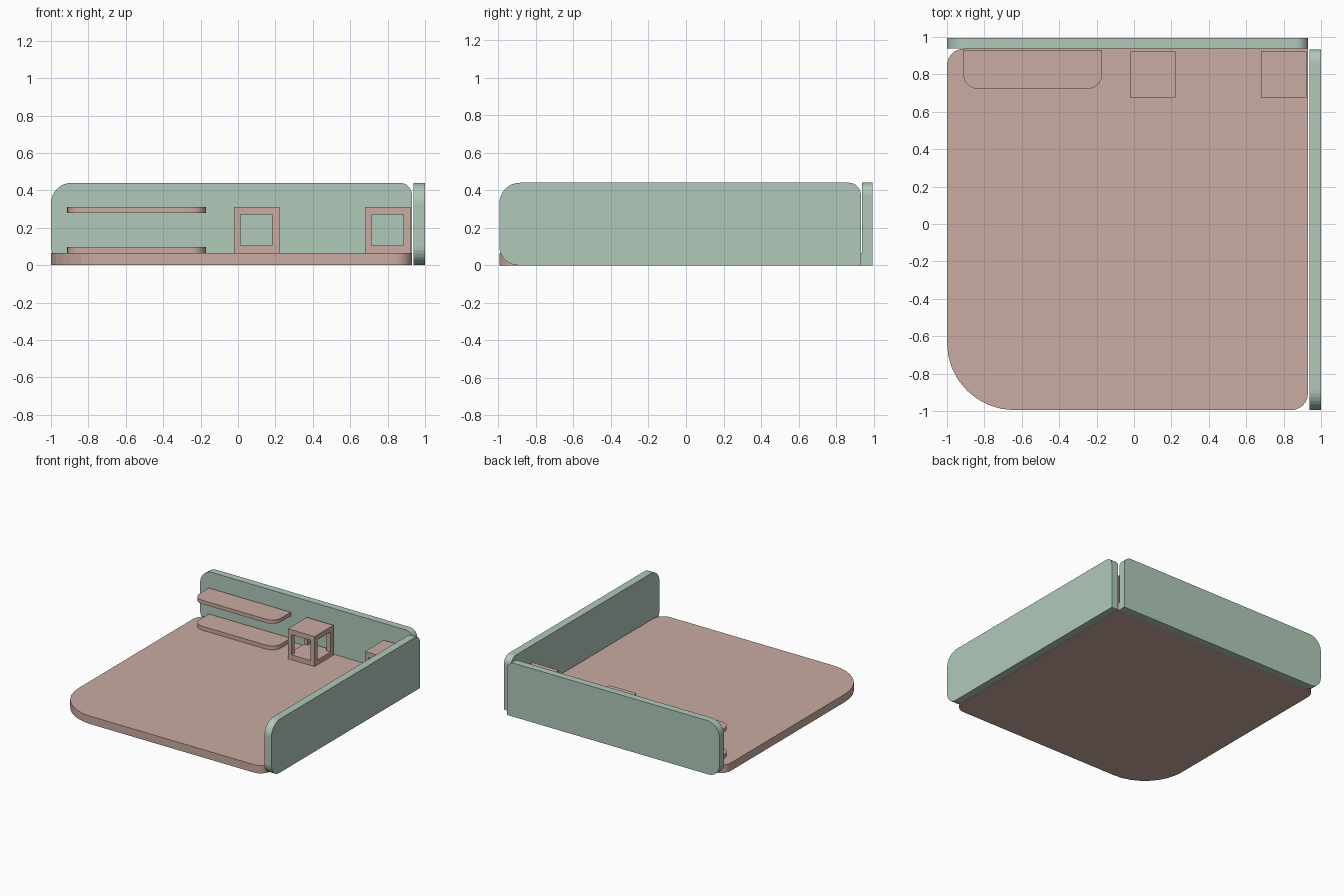
import bpy, bmesh, math
from mathutils import Vector

if "Cube" in bpy.data.objects:
    bpy.data.objects.remove(bpy.data.objects["Cube"])


def material(name, color):
    m = bpy.data.materials.new(name)
    m.diffuse_color = (*color, 1)
    m.use_nodes = True
    m.node_tree.nodes["Principled BSDF"].inputs["Base Color"].default_value = m.diffuse_color
    return m


PINK = material("dusty pink", (0.587, 0.406, 0.355))
GREEN = material("sage green", (0.434, 0.587, 0.491))


def rounded_rect(u0, u1, v0, v1, radii, segs=8):
    """Counter-clockwise outline; radii for (u0v0, u1v0, u1v1, u0v1)."""
    corners = [(u0, v0, 1, 1), (u1, v0, -1, 1), (u1, v1, -1, -1), (u0, v1, 1, -1)]
    pts = []
    for i, ((u, v, su, sv), r) in enumerate(zip(corners, radii)):
        if r == 0:
            pts.append((u, v))
            continue
        for k in range(segs + 1):
            a = math.pi + (i + k / segs) * math.pi / 2
            pts.append((u + su * r + r * math.cos(a), v + sv * r + r * math.sin(a)))
    return pts


def finish(name, bm, mat):
    bmesh.ops.recalc_face_normals(bm, faces=bm.faces)
    me = bpy.data.meshes.new(name)
    bm.to_mesh(me)
    bm.free()
    me.materials.append(mat)
    ob = bpy.data.objects.new(name, me)
    bpy.context.collection.objects.link(ob)
    return ob


def slab(name, outline, axis, lo, hi, mat):
    """Extrude a 2D outline along the x, y or z axis from lo to hi."""
    place = {"x": lambda u, v: (lo, u, v),
             "y": lambda u, v: (u, lo, v),
             "z": lambda u, v: (u, v, lo)}[axis]
    bm = bmesh.new()
    face = bm.faces.new([bm.verts.new(place(u, v)) for u, v in outline])
    ext = bmesh.ops.extrude_face_region(bm, geom=[face])
    step = Vector([(hi - lo) if a == axis else 0 for a in "xyz"])
    bmesh.ops.translate(bm, vec=step,
                        verts=[g for g in ext["geom"] if isinstance(g, bmesh.types.BMVert)])
    return finish(name, bm, mat)


def open_cube(name, x, y, z, mat):
    """Grid-built cube with window tunnels along x and y; x, y, z hold 4 cuts each."""
    # a cell is solid in the top and bottom layers and in the corner posts
    def solid(i, j, k):
        if not all(0 <= n < 3 for n in (i, j, k)):
            return False
        return k != 1 or (i != 1 and j != 1)

    bm = bmesh.new()
    quad = [(0, 0), (1, 0), (1, 1), (0, 1)]
    for i in range(3):
        for j in range(3):
            for k in range(3):
                if not solid(i, j, k):
                    continue
                for ax in range(3):
                    for side in (0, 1):
                        n = [i, j, k]
                        n[ax] += 2 * side - 1
                        if solid(*n):
                            continue
                        vs = []
                        for a, b in quad:
                            c = [a, b]
                            c.insert(ax, side)
                            vs.append(bm.verts.new((x[i + c[0]], y[j + c[1]], z[k + c[2]])))
                        bm.faces.new(vs)
    bmesh.ops.remove_doubles(bm, verts=bm.verts, dist=1e-5)
    return finish(name, bm, mat)


# Desk top with one large rounded front corner
slab("desk_top", rounded_rect(-1, 0.93, -0.995, 0.937, (0.36, 0.09, 0, 0.09)),
     "z", 0, 0.065, PINK)

# Upright panels along the back and right side
slab("back_panel", rounded_rect(-1, 0.93, 0, 0.44, (0.10, 0, 0.065, 0.11)),
     "y", 0.937, 0.995, GREEN)
slab("side_panel", rounded_rect(-0.995, 0.932, 0, 0.44, (0.10, 0, 0.065, 0.11)),
     "x", 0.937, 1.0, GREEN)

# Two shelves
for name, z0, z1 in (("lower_shelf", 0.065, 0.098), ("upper_shelf", 0.28, 0.311)):
    slab(name, rounded_rect(-0.913, -0.17, 0.722, 0.927, (0.08, 0.08, 0, 0)),
         "z", z0, z1, PINK)

# Two open cubbies
for name, x0 in (("left_cubby", -0.022), ("right_cubby", 0.678)):
    open_cube(name, (x0, x0 + 0.035, x0 + 0.205, x0 + 0.243),
              (0.677, 0.713, 0.885, 0.922), (0.065, 0.105, 0.27, 0.311), PINK)
